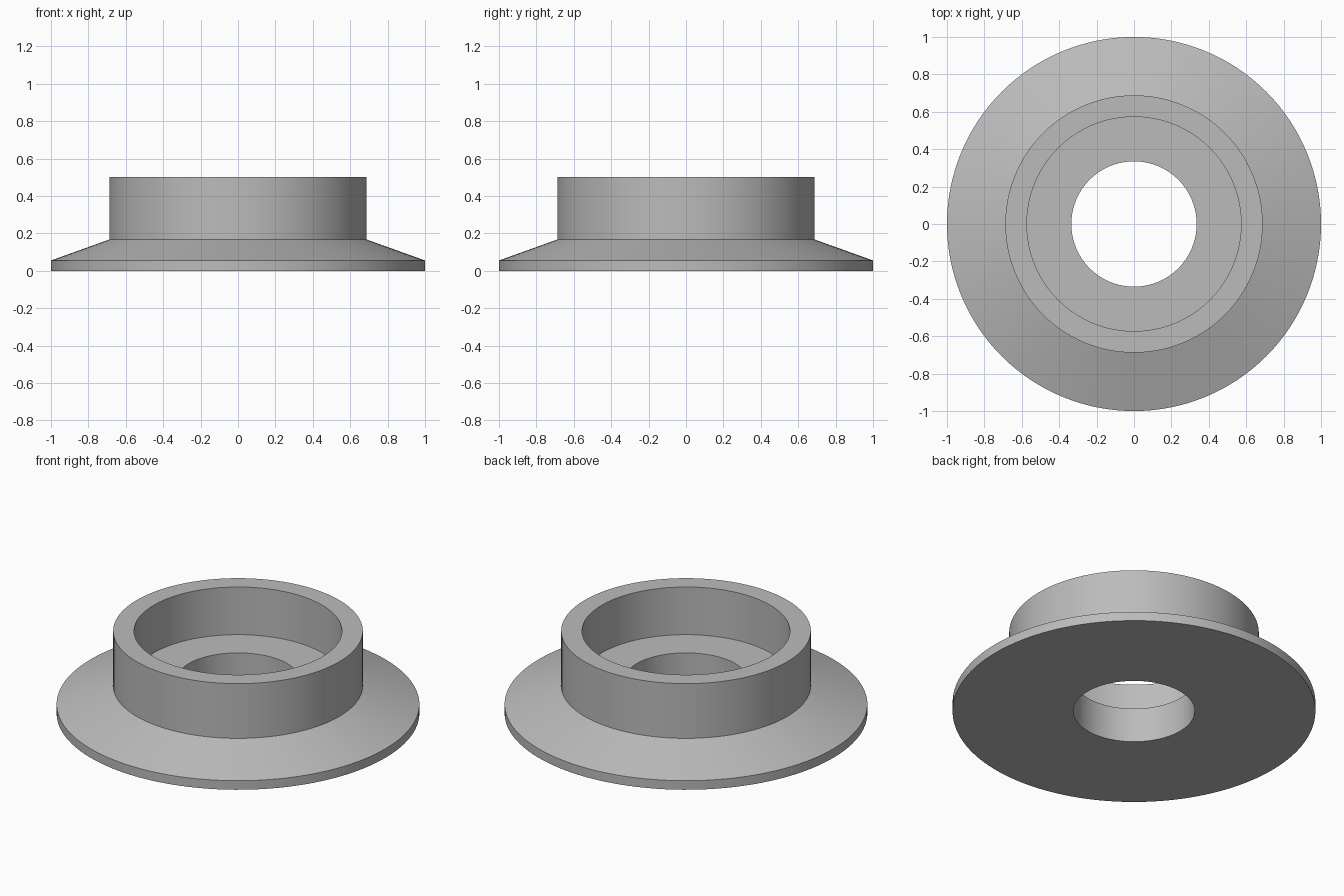
import bpy
import bmesh
import math

cube = bpy.data.objects.get("Cube")
if cube:
    bpy.data.objects.remove(cube, do_unlink=True)

SIDES = 128

grey = bpy.data.materials.new("plain grey")
grey.use_nodes = True
colour = (0.5, 0.5, 0.5, 1)
grey.diffuse_color = colour
grey.node_tree.nodes["Principled BSDF"].inputs["Base Color"].default_value = colour


def lathe(name, profile, material):
    """Spin a closed (radius, height) profile around the z axis."""
    bm = bmesh.new()
    verts = [bm.verts.new((r, 0, z)) for r, z in profile]
    edges = [bm.edges.new((a, b)) for a, b in zip(verts, verts[1:] + verts[:1])]
    bmesh.ops.spin(bm, geom=verts + edges, axis=(0, 0, 1), cent=(0, 0, 0),
                   angle=math.tau, steps=SIDES, use_duplicate=False)
    bmesh.ops.remove_doubles(bm, verts=bm.verts, dist=0.0001)
    bmesh.ops.recalc_face_normals(bm, faces=bm.faces)
    mesh = bpy.data.meshes.new(name)
    bm.to_mesh(mesh)
    bm.free()
    mesh.materials.append(material)
    obj = bpy.data.objects.new(name, mesh)
    bpy.context.collection.objects.link(obj)
    return obj


# Flanged collar: thin rim, sloping flange, upright wall, stepped bore
collar = lathe("flanged_collar", [
    (0.335, 0), (1, 0), (1, 0.055),         # underside and rim
    (0.688, 0.167), (0.688, 0.5),           # slope and outer wall
    (0.573, 0.5), (0.573, 0.21),            # top lip and recess wall
    (0.335, 0.21),                          # recess floor to through hole
], grey)

bpy.ops.object.select_all(action="DESELECT")
collar.select_set(True)
bpy.context.view_layer.objects.active = collar
bpy.ops.object.shade_smooth_by_angle(angle=math.radians(15))
